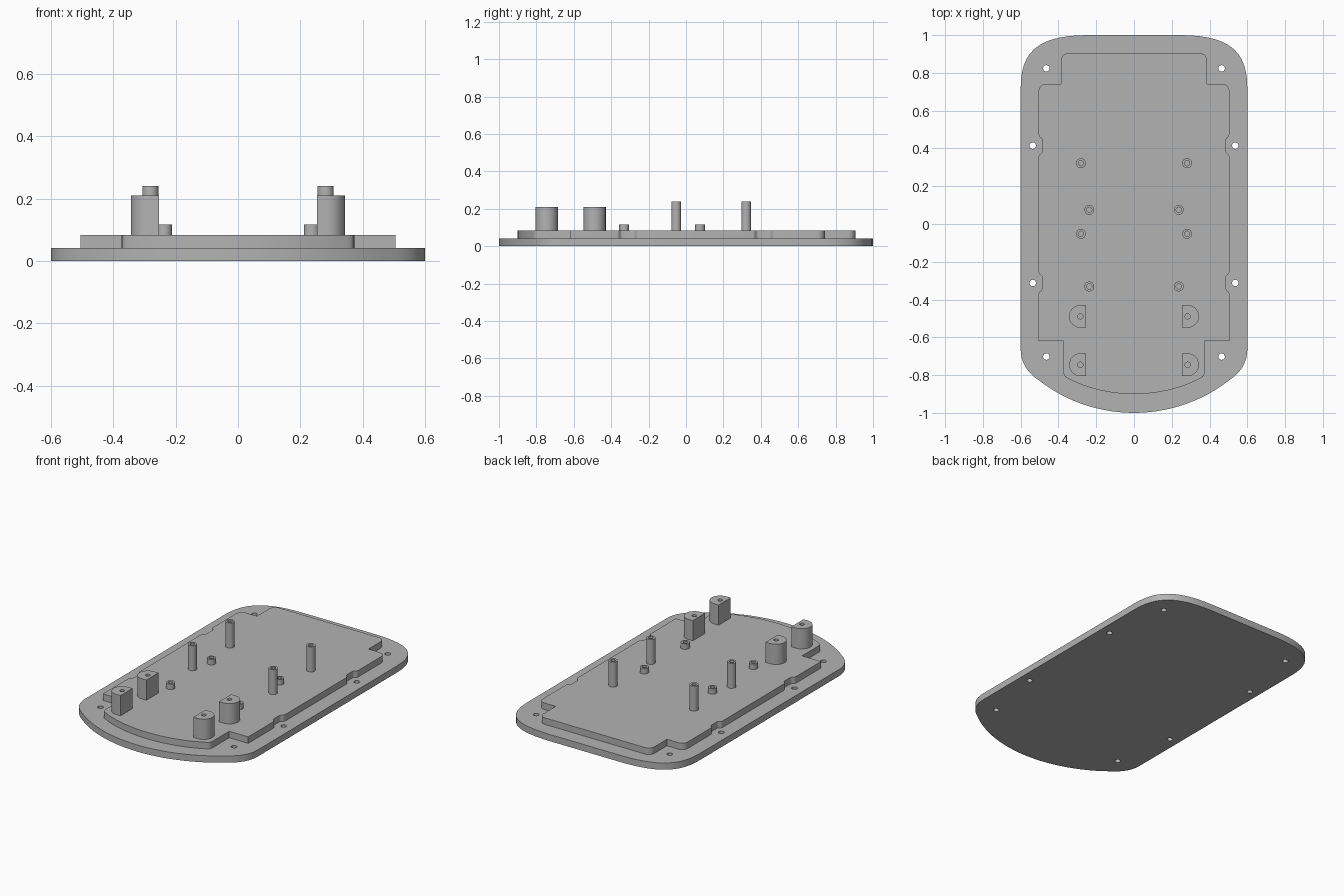
import bpy
import bmesh
import math
from mathutils import Vector
from mathutils.geometry import interpolate_bezier

if "Cube" in bpy.data.objects:
    bpy.data.objects.remove(bpy.data.objects["Cube"])

grey = bpy.data.materials.new("plain_grey")
grey.use_nodes = True
grey.diffuse_color = (0.45, 0.45, 0.45, 1)
grey.node_tree.nodes["Principled BSDF"].inputs["Base Color"].default_value = grey.diffuse_color

BASE_TOP, PLATE_TOP = 0.042, 0.083


def prism(name, loops, z0, z1):
    """Extrude a filled outline; further loops become holes."""
    curve = bpy.data.curves.new(name, "CURVE")
    curve.dimensions = "2D"
    curve.fill_mode = "BOTH"
    curve.extrude = (z1 - z0) / 2
    for loop in loops:
        spline = curve.splines.new("POLY")
        spline.points.add(len(loop) - 1)
        spline.use_cyclic_u = True
        for point, (x, y) in zip(spline.points, loop):
            point.co = (x, y, 0, 1)
    temp = bpy.data.objects.new(name + "_outline", curve)
    bpy.context.collection.objects.link(temp)
    bpy.context.view_layer.update()
    mesh = bpy.data.meshes.new_from_object(
        temp.evaluated_get(bpy.context.evaluated_depsgraph_get()))
    bpy.data.objects.remove(temp)

    bm = bmesh.new()
    bm.from_mesh(mesh)
    bmesh.ops.translate(bm, verts=bm.verts, vec=(0, 0, (z0 + z1) / 2))
    bmesh.ops.remove_doubles(bm, verts=bm.verts, dist=1e-5)
    bmesh.ops.recalc_face_normals(bm, faces=bm.faces)
    bm.to_mesh(mesh)
    bm.free()
    mesh.name = name
    mesh.materials.clear()
    mesh.materials.append(grey)
    obj = bpy.data.objects.new(name, mesh)
    bpy.context.collection.objects.link(obj)
    bpy.ops.object.select_all(action="DESELECT")
    obj.select_set(True)
    bpy.context.view_layer.objects.active = obj
    bpy.ops.object.shade_smooth_by_angle(angle=math.radians(30))
    return obj


def arc(x, y, r, start=0, end=360, n=24):
    count = n if end - start == 360 else n + 1
    angles = [math.radians(start + (end - start) * i / n) for i in range(count)]
    return [(x + r * math.cos(a), y + r * math.sin(a)) for a in angles]


def bezier(*points, n=14):
    return [tuple(p)[:2] for p in interpolate_bezier(*[Vector(p) for p in points], n)]


def mirrored(half):
    """Close a right-hand outline with its mirror image."""
    return half + [(-x, y) for x, y in reversed(half) if x > 1e-4]


# Base plate with eight through holes
base = (bezier((0.24, 1), (0.5, 1), (0.6, 0.92), (0.6, 0.72))
        + bezier((0.6, -0.66), (0.6, -0.74), (0.56, -0.79), (0.5, -0.83))
        + bezier((0.5, -0.83), (0.36, -0.94), (0.18, -1), (0, -1))[1:])
screw_spots = [(0.464, 0.824), (0.536, 0.415), (0.536, -0.312), (0.464, -0.702)]
holes = [arc(s * x, y, 0.017) for x, y in screw_spots for s in (-1, 1)]
prism("base_plate", [mirrored(base)] + holes, 0, BASE_TOP)


# Raised inner plate, notched beside the middle screw holes
def notch(y):
    return (bezier((0.505, y + 0.06), (0.505, y + 0.04), (0.485, y + 0.045), (0.485, y + 0.025), n=7)
            + bezier((0.485, y - 0.025), (0.485, y - 0.045), (0.505, y - 0.04), (0.505, y - 0.06), n=7))


raised = (arc(0.347, 0.865, 0.04, 90, 0, 8) + [(0.387, 0.742)]
          + arc(0.465, 0.702, 0.04, 90, 0, 8)
          + notch(0.415) + notch(-0.312)
          + [(0.505, -0.62), (0.373, -0.62)]
          + bezier((0.373, -0.78), (0.373, -0.805), (0.365, -0.81), (0.35, -0.818), n=6)
          + bezier((0.35, -0.818), (0.24, -0.875), (0.12, -0.9), (0, -0.9))[1:])
prism("raised_plate", [mirrored(raised)], BASE_TOP, PLATE_TOP)

# Hollow pegs and D-shaped posts, in left and right pairs
for side, s in (("right", -1), ("left", 1)):
    for kind, x, top, spots in (("tall_peg", 0.281, 0.24, (0.322, -0.052)),
                                ("short_peg", 0.237, 0.117, (0.075, -0.331))):
        for place, y in zip(("back", "front"), spots):
            prism(f"{kind}_{place}_{side}", [arc(s * x, y, 0.026), arc(s * x, y, 0.014)],
                  PLATE_TOP, top)
    for place, y in (("back", -0.489), ("front", -0.745)):
        outline = arc(0.284, 0, 0.06, -90, 90) + [(0.253, 0.06), (0.253, -0.06)]
        outline = [(s * px, y + py) for px, py in outline]
        prism(f"post_{place}_{side}", [outline, arc(s * 0.284, y, 0.014)], PLATE_TOP, 0.21)
